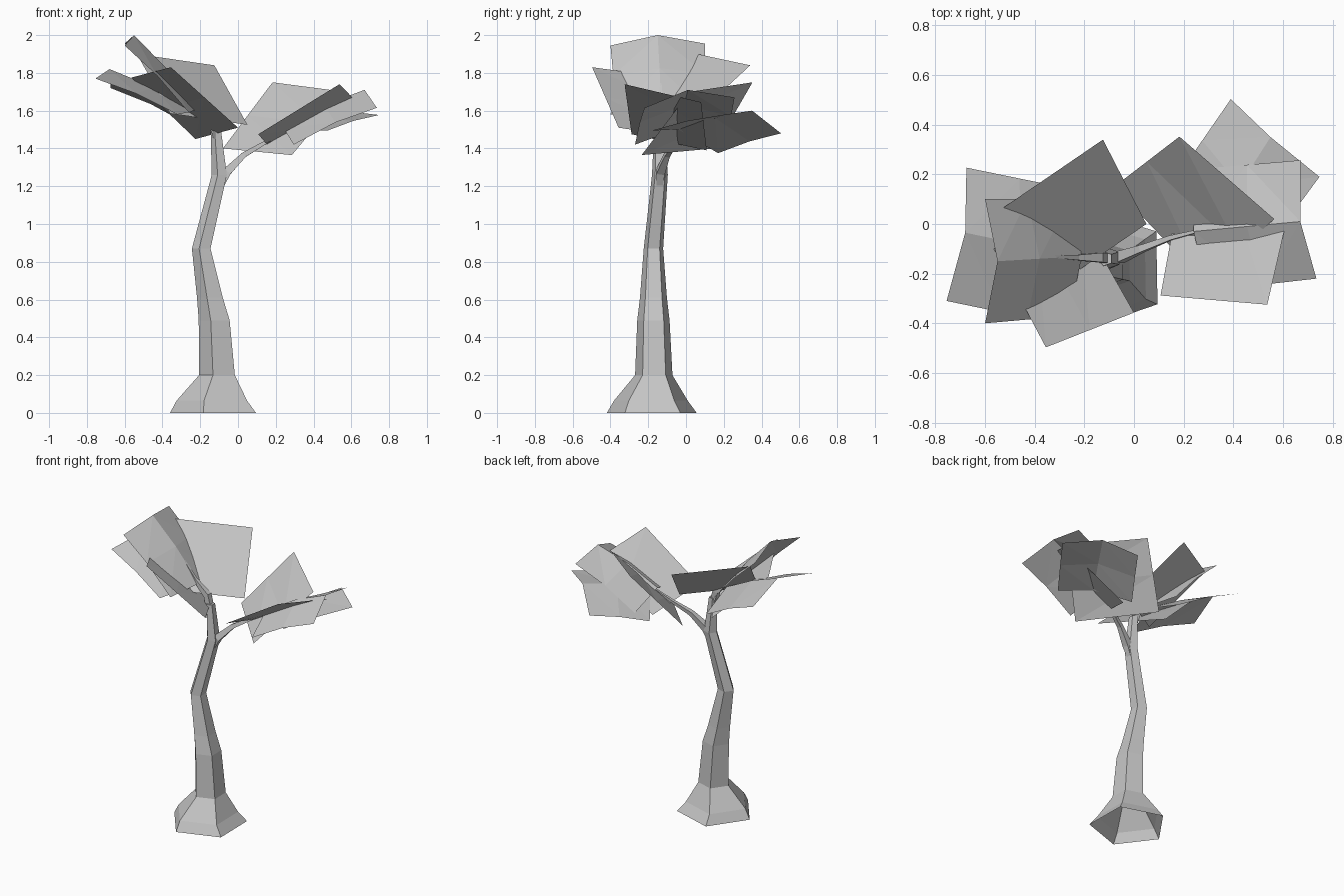
import bpy, bmesh, math
from mathutils import Vector

cube = bpy.data.objects.get("Cube")
if cube:
    bpy.data.objects.remove(cube, do_unlink=True)

GREY = (0.57, 0.57, 0.57, 1)
mat = bpy.data.materials.new("pale grey")
mat.use_nodes = True
mat.diffuse_color = GREY
for node in mat.node_tree.nodes:
    if node.type == 'BSDF_PRINCIPLED':
        node.inputs["Base Color"].default_value = GREY


def finish(name, bm):
    mesh = bpy.data.meshes.new(name)
    bm.to_mesh(mesh)
    bm.free()
    mesh.materials.append(mat)
    bpy.context.collection.objects.link(bpy.data.objects.new(name, mesh))


def limb(name, rings, sides, phase, level):
    """Open-bottomed tapered tube through (x, y, z, radius); rings level or following the path."""
    bm = bmesh.new()
    centres = [Vector(r[:3]) for r in rings]
    loops = []
    for i, c in enumerate(centres):
        u, v = Vector((1, 0, 0)), Vector((0, 1, 0))
        if not level:
            d = centres[min(i + 1, len(rings) - 1)] - centres[max(i - 1, 0)]
            u = v.cross(d).normalized()
            v = d.cross(u).normalized()
        angles = [math.radians(phase + 360 * k / sides) for k in range(sides)]
        loops.append([bm.verts.new(c + rings[i][3] * (u * math.cos(a) + v * math.sin(a)))
                      for a in angles])
    for low, high in zip(loops, loops[1:]):
        for k in range(sides):
            n = (k + 1) % sides
            bm.faces.new((low[k], low[n], high[n], high[k]))
    bm.faces.new(loops[-1])
    finish(name, bm)


def leaf(name, outer, inner, arch=0.0):
    """Thin card between two edges; three points per edge give a fold, arch lifts the middle."""
    bm = bmesh.new()
    middle = [(Vector(p) + Vector(q)) / 2 + Vector((0, 0, arch)) for p, q in zip(outer, inner)]
    rows = [[bm.verts.new(p) for p in row] for row in (outer, middle, inner)]
    for a, b in zip(rows, rows[1:]):
        for i in range(len(a) - 1):
            bm.faces.new((a[i], b[i], b[i + 1], a[i + 1]))
    bmesh.ops.triangulate(bm, faces=bm.faces[:])
    bm.normal_update()
    for f in bm.faces:
        if f.normal.z < 0:
            f.normal_flip()
    finish(name, bm)


# Five-sided trunk with a flared, open root
limb("trunk", [(-.11, -.18, 0, .25), (-.12, -.185, .065, .205), (-.102, -.17, .2, .104),
               (-.118, -.172, .49, .09), (-.142, -.172, .61, .075), (-.19, -.172, .87, .054),
               (-.095, -.138, 1.26, .044), (-.115, -.14, 1.5, .03)], 5, -107, True)

# Thin branches into both crowns
limb("left_branch", [(-.095, -.14, 1.19, .02), (-.06, -.135, 1.275, .032),
                     (.03, -.1, 1.365, .02), (.15, -.055, 1.435, .013),
                     (.37, 0, 1.56, .003)], 4, 45, False)
limb("right_branch", [(-.11, -.14, 1.45, .026), (-.14, -.135, 1.55, .027),
                      (-.23, -.135, 1.63, .015), (-.38, -.13, 1.81, .003)], 4, 45, False)

# Right crown
leaf("right_top_leaf",
     [(-.6, -.4, 1.945), (-.55, -.15, 2), (-.6, .1, 1.955)],
     [(-.26, -.37, 1.59), (-.21, -.13, 1.61), (-.26, .1, 1.6)], .02)
leaf("right_outer_leaf",
     [(-.755, -.31, 1.77), (-.68, -.035, 1.82), (-.675, .227, 1.72)],
     [(-.32, -.4, 1.58), (-.22, -.13, 1.6), (-.25, .14, 1.52)], .015)
leaf("right_back_leaf",
     [(-.535, .06, 1.9), (-.125, .34, 1.84)],
     [(-.36, -.28, 1.585), (.05, 0, 1.525)])
leaf("right_front_leaf",
     [(-.565, -.1, 1.775), (-.355, -.497, 1.83)],
     [(-.225, .04, 1.45), (0, -.357, 1.51)])

# Left crown
leaf("left_back_leaf",
     [(.183, .352, 1.75), (.565, .02, 1.7)],
     [(-.08, .15, 1.4), (.285, -.235, 1.365)])
leaf("left_front_leaf",
     [(.537, -.325, 1.74), (.63, .08, 1.645)],
     [(.107, -.288, 1.475), (.18, .11, 1.39)])
leaf("left_outer_leaf",
     [(.735, -.22, 1.615), (.67, .01, 1.71), (.67, .257, 1.67)],
     [(.295, -.27, 1.42), (.24, -.03, 1.51), (.24, .22, 1.43)], .02)
leaf("left_low_leaf",
     [(.39, .503, 1.48), (.55, .35, 1.6), (.747, .19, 1.577)],
     [(.16, .17, 1.375), (.3, -.04, 1.5), (.475, -.18, 1.495)], .01)
